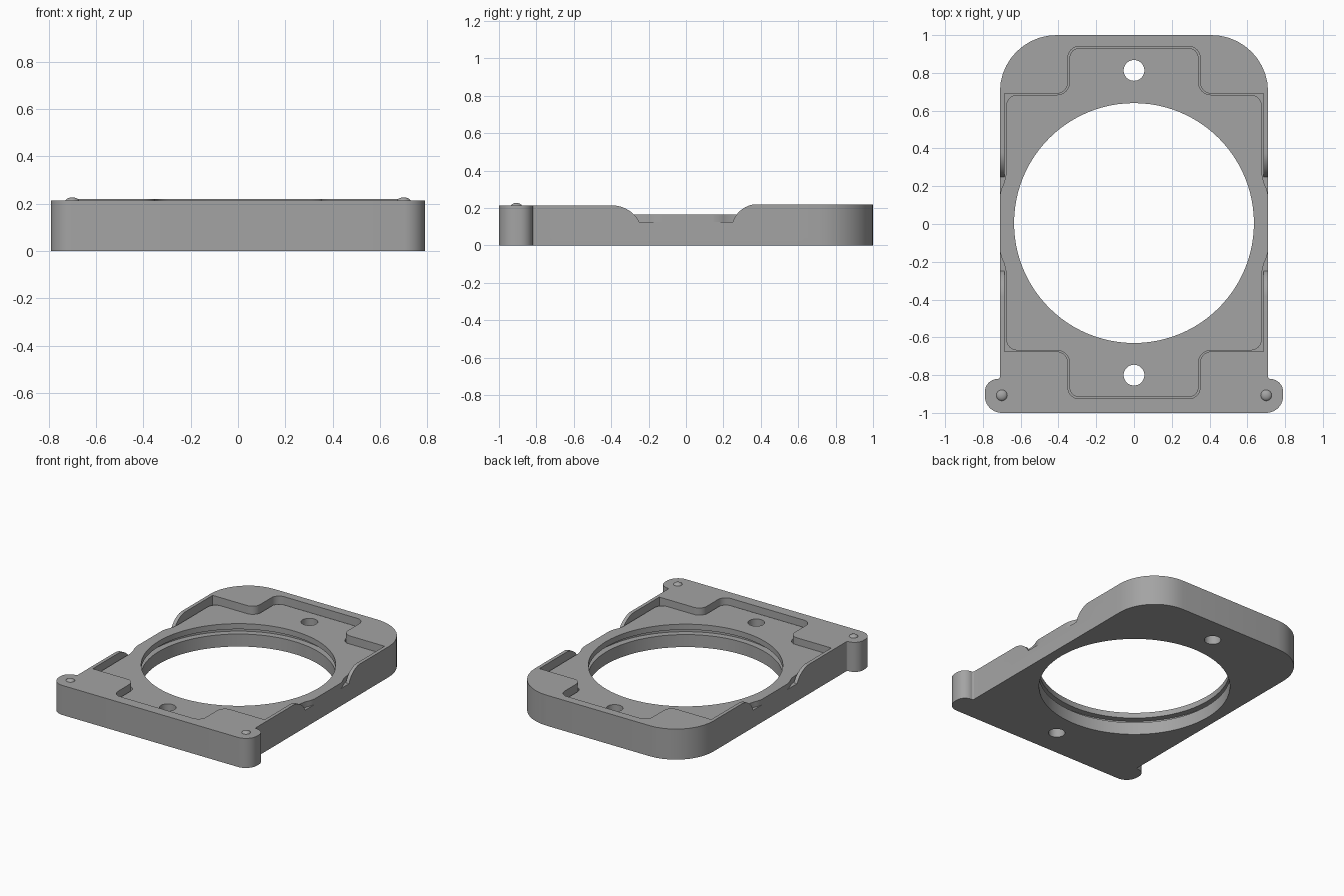
import bpy, bmesh
from mathutils import Vector, Matrix

cube = bpy.data.objects.get("Cube")
if cube:
    bpy.data.objects.remove(cube, do_unlink=True)

grey = bpy.data.materials.new("plain grey")
grey.use_nodes = True
GREY = (0.37, 0.37, 0.37, 1)
grey.diffuse_color = GREY
grey.node_tree.nodes["Principled BSDF"].inputs["Base Color"].default_value = GREY


def rounded(corners, steps=10):
    """Closed outline; each corner is (x, y, tangent length of its fillet)."""
    pts = []
    for i, (x, y, d) in enumerate(corners):
        p = Vector((x, y))
        if d == 0:
            pts.append(p)
            continue
        prev, nxt = Vector(corners[i - 1][:2]), Vector(corners[(i + 1) % len(corners)][:2])
        a = p + (prev - p).normalized() * d
        b = p + (nxt - p).normalized() * d
        c, e = a.lerp(p, 0.5523), b.lerp(p, 0.5523)
        for s in range(steps + 1):
            t = s / steps
            u = 1 - t
            pts.append(a * u**3 + c * (3 * u * u * t) + e * (3 * u * t * t) + b * t**3)
    out = []
    for p in pts:
        if not out or (p - out[-1]).length > 1e-4:
            out.append(p)
    if (out[0] - out[-1]).length < 1e-4:
        out.pop()
    return out


def mirrored(half):
    """Complete a right-hand outline with its left-hand reflection."""
    return half + [(-x, y, d) for x, y, d in reversed(half)]


def finish(bm, name):
    bmesh.ops.recalc_face_normals(bm, faces=bm.faces)
    me = bpy.data.meshes.new(name)
    bm.to_mesh(me)
    bm.free()
    me.materials.append(grey)
    ob = bpy.data.objects.new(name, me)
    bpy.context.collection.objects.link(ob)
    return ob


def prism(name, outline, z0, z1, along_x=False):
    """Extrude an outline upwards, or a (y, z) outline along x."""
    bm = bmesh.new()
    place = (lambda p: (z0, p.x, p.y)) if along_x else (lambda p: (p.x, p.y, z0))
    face = bm.faces.new([bm.verts.new(place(p)) for p in outline])
    ext = bmesh.ops.extrude_face_region(bm, geom=[face])
    rise = Vector((z1 - z0, 0, 0)) if along_x else Vector((0, 0, z1 - z0))
    bmesh.ops.translate(bm, vec=rise, verts=[v for v in ext["geom"] if isinstance(v, bmesh.types.BMVert)])
    return finish(bm, name)


def disc(name, y, r, z0, z1, sides):
    bm = bmesh.new()
    bmesh.ops.create_cone(bm, cap_ends=True, segments=sides, radius1=r, radius2=r, depth=z1 - z0,
                          matrix=Matrix.Translation((0, y, (z0 + z1) / 2)))
    return finish(bm, name)


def cut(ob, cutters):
    bpy.context.view_layer.objects.active = ob
    for c in cutters:
        m = ob.modifiers.new(c.name, "BOOLEAN")
        m.operation, m.solver, m.object = "DIFFERENCE", "EXACT", c
        bpy.ops.object.modifier_apply(modifier=m.name)


def smooth(ob):
    bpy.ops.object.select_all(action="DESELECT")
    ob.select_set(True)
    bpy.context.view_layer.objects.active = ob
    bpy.ops.object.shade_smooth_by_angle(angle=0.6)


TOP, FRONT_TOP, FLOOR, PLATE_TOP = 0.22, 0.213, 0.125, 0.165

# Outer frame with rounded rear corners and two front ears
frame = prism("frame", rounded(mirrored([
    (0.79, -1, 0.09), (0.79, -0.82, 0.07), (0.71, -0.82, 0.01), (0.71, 1, 0.30)])), 0, TOP)

# Cross-shaped pocket
pocket = prism("pocket_cutter", rounded(mirrored([
    (0.35, -0.925, 0.06), (0.35, -0.675, 0.06), (0.685, -0.675, 0),
    (0.685, 0.69, 0), (0.35, 0.69, 0.06), (0.35, 0.94, 0.06)])), FLOOR, 0.4)

# Side notches, which also trim the front rim slightly lower
notch = prism("notch_cutter", rounded([
    (-1.2, FRONT_TOP, 0), (-0.295, FRONT_TOP, 0.09), (-0.25, FLOOR, 0), (0.25, FLOOR, 0),
    (0.285, TOP, 0.09), (0.45, TOP, 0), (0.45, 0.4, 0), (-1.2, 0.4, 0)]), -1, 1, along_x=True)

# Large opening, its hidden seat, and the two screw holes
seat = disc("seat_cutter", 0.005, 0.68, 0.09, 0.3, 96)
drills = [disc("opening_cutter", 0.005, 0.635, -0.1, 0.4, 96),
          disc("rear_screw_cutter", 0.813, 0.055, -0.1, 0.4, 32),
          disc("front_screw_cutter", -0.80, 0.055, -0.1, 0.4, 32)]
cut(frame, [pocket, notch, seat] + drills)
smooth(frame)

# Insert plate lying in the pocket, reaching the outer sides at the notches
plate = prism("insert_plate", rounded(mirrored([
    (0.342, -0.917, 0.055), (0.342, -0.669, 0.065), (0.677, -0.669, 0.06),
    (0.677, -0.23, 0.04), (0.71, -0.16, 0.03), (0.71, 0.17, 0.03), (0.677, 0.24, 0.04),
    (0.677, 0.684, 0.06), (0.342, 0.684, 0.065), (0.342, 0.932, 0.055)])), FLOOR, PLATE_TOP)
cut(plate, drills)
smooth(plate)

# Small locating domes on the ears
for side, x in (("left", 0.70), ("right", -0.70)):
    bm = bmesh.new()
    bmesh.ops.create_uvsphere(bm, u_segments=24, v_segments=12, radius=0.03,
                              matrix=Matrix.Translation((x, -0.907, 0.209)) @ Matrix.Diagonal((1, 1, 0.6, 1)))
    smooth(finish(bm, side + "_ear_dome"))

for c in [pocket, notch, seat] + drills:
    bpy.data.objects.remove(c, do_unlink=True)
